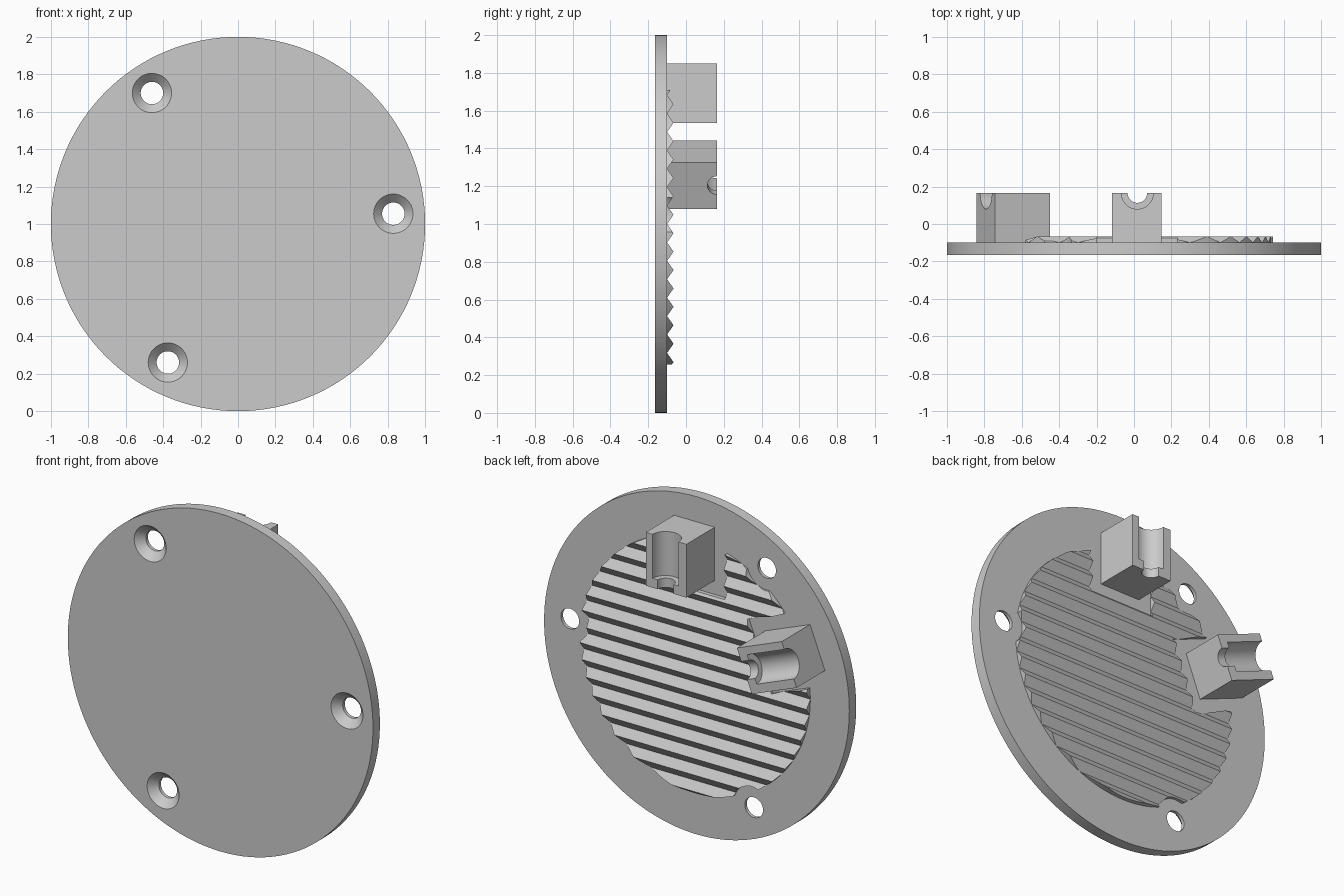
import bpy, bmesh, math
from mathutils import Matrix, Vector

if "Cube" in bpy.data.objects:
    bpy.data.objects.remove(bpy.data.objects["Cube"])

grey = bpy.data.materials.new("light_grey")
grey.use_nodes = True
colour = (0.6, 0.6, 0.6, 1)
grey.diffuse_color = colour
grey.node_tree.nodes["Principled BSDF"].inputs["Base Color"].default_value = colour

FRONT, BACK, TOP = -0.165, -0.10, 0.165   # plate faces and mount tops along y
CENTRE = Vector((0, 0, 1))
RIDGE_R, RIDGE_H, PITCH = 0.745, 0.034, 0.0975
HOLES = [(-0.46, 1.70), (0.83, 1.055), (-0.375, 0.26)]
MOUNTS = {"top_mount": (0.015, 1.693, 0), "side_mount": (-0.645, 1.26, -68.4)}


def make(name, bm):
    bmesh.ops.recalc_face_normals(bm, faces=bm.faces)
    mesh = bpy.data.meshes.new(name)
    bm.to_mesh(mesh)
    bm.free()
    mesh.materials.append(grey)
    obj = bpy.data.objects.new(name, mesh)
    bpy.context.collection.objects.link(obj)
    return obj


def cone(name, x, z, y0, y1, r0, r1, sides=48):
    """Cylinder or cone along y, from y0 to y1."""
    bm = bmesh.new()
    bmesh.ops.create_cone(bm, cap_ends=True, segments=sides, radius1=r0, radius2=r1, depth=y1 - y0,
                          matrix=Matrix.Translation((x, (y0 + y1) / 2, z)) @ Matrix.Rotation(-math.pi / 2, 4, 'X'))
    return make(name, bm)


def box(name, size, centre, matrix=Matrix()):
    bm = bmesh.new()
    bmesh.ops.create_cube(bm, size=1, matrix=matrix @ Matrix.Translation(centre) @ Matrix.Diagonal((*size, 1)))
    return make(name, bm)


def rod(name, r, z0, z1, matrix):
    """Upright cylinder centred on the open face of a mount."""
    bm = bmesh.new()
    bmesh.ops.create_cone(bm, cap_ends=True, segments=48, radius1=r, radius2=r, depth=z1 - z0,
                          matrix=matrix @ Matrix.Translation((0.003, TOP, (z0 + z1) / 2)))
    return make(name, bm)


def carve(obj, cutters, operation='DIFFERENCE'):
    """Apply a boolean with each cutter, then discard the cutters."""
    for cutter in cutters:
        mod = obj.modifiers.new("cut", 'BOOLEAN')
        mod.operation, mod.solver, mod.object = operation, 'EXACT', cutter
    graph = bpy.context.evaluated_depsgraph_get()
    obj.modifiers.update()
    mesh = bpy.data.meshes.new_from_object(obj.evaluated_get(graph))
    obj.modifiers.clear()
    obj.data = mesh
    for cutter in cutters:
        bpy.data.objects.remove(cutter)


def finish(obj):
    bpy.ops.object.select_all(action='DESELECT')
    obj.select_set(True)
    bpy.context.view_layer.objects.active = obj
    bpy.ops.object.shade_smooth_by_angle(angle=math.radians(25))


# Round plate with countersunk screw holes
plate = cone("plate", 0, 1, FRONT, BACK, 1, 1, 128)
carve(plate, [cone("hole", x, z, FRONT - 0.1, BACK + 0.1, 0.06, 0.06) for x, z in HOLES]
      + [cone("sink", x, z, FRONT - 0.01, FRONT + 0.045, 0.115, 0.06) for x, z in HOLES])
finish(plate)

# Horizontal saw-tooth grip, trimmed to a circle
count = 16
z_low = 1 - PITCH * count / 2
profile = [(BACK - 0.01, z_low)]
for i in range(count):
    profile += [(BACK, z_low + i * PITCH), (BACK + RIDGE_H, z_low + (i + 0.5) * PITCH)]
profile += [(BACK, z_low + count * PITCH), (BACK - 0.01, z_low + count * PITCH)]
bm = bmesh.new()
face = bm.faces.new([bm.verts.new((-1, y, z)) for y, z in profile])
sweep = bmesh.ops.extrude_face_region(bm, geom=[face])["geom"]
bmesh.ops.translate(bm, vec=(2, 0, 0), verts=[v for v in sweep if isinstance(v, bmesh.types.BMVert)])
ridges = make("grip_ridges", bm)
carve(ridges, [cone("trim", 0, 1, BACK - 0.005, 0, RIDGE_R, RIDGE_R, 96)], 'INTERSECT')

# Clear spaces round the holes and mounts
frames = {n: Matrix.Translation((x, 0, z)) @ Matrix.Rotation(math.radians(a), 4, 'Y')
          for n, (x, z, a) in MOUNTS.items()}
carve(ridges, [cone("gap", x, z, BACK - 0.1, 0.1, 0.13, 0.13) for x, z in HOLES]
      + [box("gap", (0.43, 0.5, 0.48), (0, 0, 0), m) for m in frames.values()])
finish(ridges)

# Block mounts with a stepped half-round channel
for name, m in frames.items():
    low, high = -0.158, 0.158
    mount = box(name, (0.266, TOP - BACK + 0.01, high - low), (0, (TOP + BACK - 0.01) / 2, 0), m)
    carve(mount, [rod("wide", 0.085, low + 0.055, high + 0.1, m),
                  rod("narrow", 0.052, low - 0.1, high, m)])
    finish(mount)
